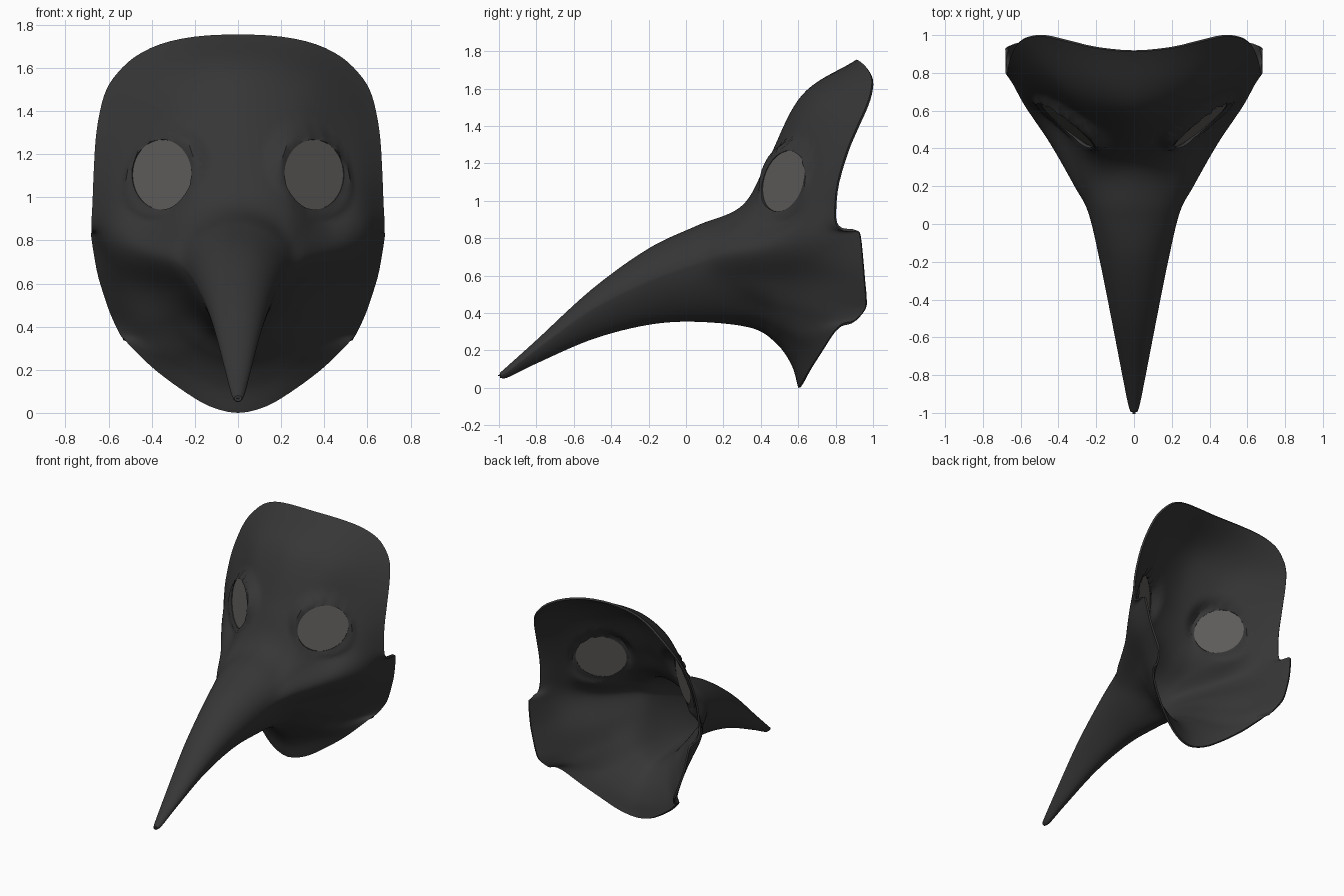
import bpy, bmesh, math
from mathutils import Vector

if "Cube" in bpy.data.objects:
    bpy.data.objects.remove(bpy.data.objects["Cube"])

# ---------- materials ----------
def material(name, rgb):
    m = bpy.data.materials.new(name)
    m.diffuse_color = (*rgb, 1)
    m.use_nodes = True
    m.node_tree.nodes["Principled BSDF"].inputs["Base Color"].default_value = m.diffuse_color
    return m

LEATHER = material("charcoal leather", (0.037, 0.037, 0.037))
GLASS = material("smoky grey glass", (0.115, 0.108, 0.104))

# ---------- helpers ----------
def spline(p, t, mirrored=False):
    """Catmull-Rom point at t (0..1); mirrored ends keep the centre line smooth."""
    p = [Vector(q) for q in p]
    flip = lambda q: Vector((-q.x, q.y, q.z))
    first = flip(p[1]) if mirrored else 2 * p[0] - p[1]
    last = flip(p[-2]) if mirrored else 2 * p[-1] - p[-2]
    s = t * (len(p) - 1)
    i = min(int(s), len(p) - 2)
    f = s - i
    p = [first] + p + [last]
    a, b, c, d = p[i:i + 4]
    return 0.5 * (2 * b + (c - a) * f + (2 * a - 5 * b + 4 * c - d) * f * f
                  + (3 * b - a - 3 * c + d) * f ** 3)

def make_object(name, bm, mat):
    me = bpy.data.meshes.new(name)
    bm.to_mesh(me)
    bm.free()
    ob = bpy.data.objects.new(name, me)
    bpy.context.collection.objects.link(ob)
    if mat:
        me.materials.append(mat)
    return ob

def activate(ob):
    bpy.ops.object.select_all(action='DESELECT')
    bpy.context.view_layer.objects.active = ob
    ob.select_set(True)

# ---------- half rings, top centre -> right side -> bottom centre ----------
outline = [(0, .912, 1.755), (.2, .93, 1.745), (.36, .967, 1.71), (.48, .993, 1.65),
           (.56, .985, 1.575), (.61, .96, 1.5), (.64, .915, 1.4), (.66, .86, 1.27),
           (.67, .81, 1.1), (.675, .795, .97), (.68, .80, .88), (.68, .84, .84),
           (.68, .91, .835), (.68, .93, .81), (.655, .945, .66), (.63, .952, .57),
           (.60, .96, .48), (.575, .955, .42), (.545, .90, .36), (.53, .84, .345),
           (.49, .79, .30), (.385, .725, .20), (.25, .66, .10), (.13, .62, .03), (0, .60, 0)]
face_outer = [(0, .62, 1.565), (.29, .67, 1.51), (.48, .72, 1.33), (.56, .66, 1.0),
              (.60, .67, .80), (.52, .73, .57), (.43, .70, .38), (.29, .62, .245), (0, .565, .12)]
face_inner = [(0, .435, 1.21), (.17, .44, 1.16), (.29, .46, 1.06), (.39, .52, .91),
              (.44, .42, .75), (.36, .48, .57), (.30, .51, .43), (.19, .50, .31), (0, .485, .235)]
beak_root = [(0, .30, .975), (.10, .29, .95), (.19, .28, .90), (.27, .24, .82),
             (.315, .20, .71), (.25, .25, .57), (.185, .33, .455), (.11, .35, .375), (0, .35, .32)]
# beak sections: y, top z, ridge z, bottom z, half width
beak = [(.06, .868, .665, .353, .242), (-.2, .745, .57, .337, .18), (-.5, .53, .42, .26, .12),
        (-.8, .255, .205, .13, .062), (-.95, .12, .09, .057, .032), (-.995, .08, .066, .052, .018)]

def beak_point(sec, t):
    y, top, mid, bot, w = sec
    c = math.cos(math.pi * t)
    x = w * math.sin(math.pi * t) * (1 + .28 * min(c, 0))  # tucked in underneath
    return Vector((x, y, mid + c * ((top - mid) if c > 0 else (mid - bot))))

# ---------- eye frame ----------
EYE_A, EYE_B = 0.176, 0.165

def eye_frame(sx):
    c = Vector((.353 * sx, .52, 1.105))
    h = Vector((.785 * sx, .62, 0)).normalized()
    v = Vector((0, .18, .98)).normalized()
    return c, h, v, (h.cross(v) * sx).normalized()

def eye_ring(sx, scale=1.0, count=56):
    c, h, v, n = eye_frame(sx)
    return [c + scale * (EYE_A * math.cos(a) * h + EYE_B * math.sin(a) * v)
            for a in (2 * math.pi * k / count for k in range(count))]

def shape_eye(p):
    """Flatten the shell around the eye and raise a soft ridge about it."""
    c, h, v, n = eye_frame(1 if p.x >= 0 else -1)
    r = p - c
    if abs(r.dot(n)) > .2:
        return p
    e = math.hypot(r.dot(h) / EYE_A, r.dot(v) / EYE_B)
    w = min(max((1.4 - e) / .38, 0), 1)
    w = w * w * (3 - 2 * w)
    return p + n * (.012 * math.exp(-((e - 1.15) / .09) ** 2) - r.dot(n) * w)

# ---------- mask shell: loft from outline to beak tip ----------
HALF, RAD = 72, 90
bm = bmesh.new()
columns = []
for j in range(2 * HALF):
    t = j / HALF if j <= HALF else (2 * HALF - j) / HALF
    sx = 1 if j <= HALF else -1
    stations = [spline(r, t, True) for r in (outline, face_outer, face_inner, beak_root)]
    stations += [beak_point(s, t) for s in beak]
    col = []
    for i in range(RAD + 1):
        p = spline(stations, i / RAD)
        p.x *= sx
        col.append(bm.verts.new(shape_eye(p)))
    columns.append(col)
for j in range(2 * HALF):
    a, b = columns[j], columns[(j + 1) % (2 * HALF)]
    for i in range(RAD):
        bm.faces.new((a[i], a[i + 1], b[i + 1], b[i]))
bm.faces.new([c[-1] for c in columns])  # tip cap
mask = make_object("beaked_mask_shell", bm, LEATHER)
solid = mask.modifiers.new("thickness", 'SOLIDIFY')
solid.thickness, solid.offset = .014, -1
activate(mask)
bpy.ops.object.modifier_apply(modifier=solid.name)

# ---------- eye openings and lenses ----------
def prism(front, back):
    """Closed plate between two matching flat loops."""
    bm = bmesh.new()
    f, b = [[bm.verts.new(p) for p in l] for l in (front, back)]
    bm.faces.new(f)
    bm.faces.new(b)
    for k in range(len(f)):
        bm.faces.new((f[k - 1], f[k], b[k], b[k - 1]))
    bmesh.ops.recalc_face_normals(bm, faces=bm.faces)
    return bm

for sx, side in ((1, "right"), (-1, "left")):
    n = eye_frame(sx)[3]
    ring = eye_ring(sx)
    cutter = make_object(side + "_eye_cutter",
                         prism([p + n * .1 for p in ring], [p - n * .1 for p in ring]), None)
    cutter.hide_render = True
    cut = mask.modifiers.new("eye_hole", 'BOOLEAN')
    cut.operation, cut.solver, cut.object = 'DIFFERENCE', 'EXACT', cutter
    activate(mask)
    bpy.ops.object.modifier_apply(modifier=cut.name)
    bpy.data.objects.remove(cutter)
    # flat lens, slightly recessed in the opening
    rim = eye_ring(sx, 1.004)
    make_object(side + "_eye_lens", prism([p - n * .004 for p in rim],
                                          [p - n * .011 for p in rim]), GLASS)

activate(mask)
bpy.ops.object.shade_smooth_by_angle(angle=math.radians(40))
